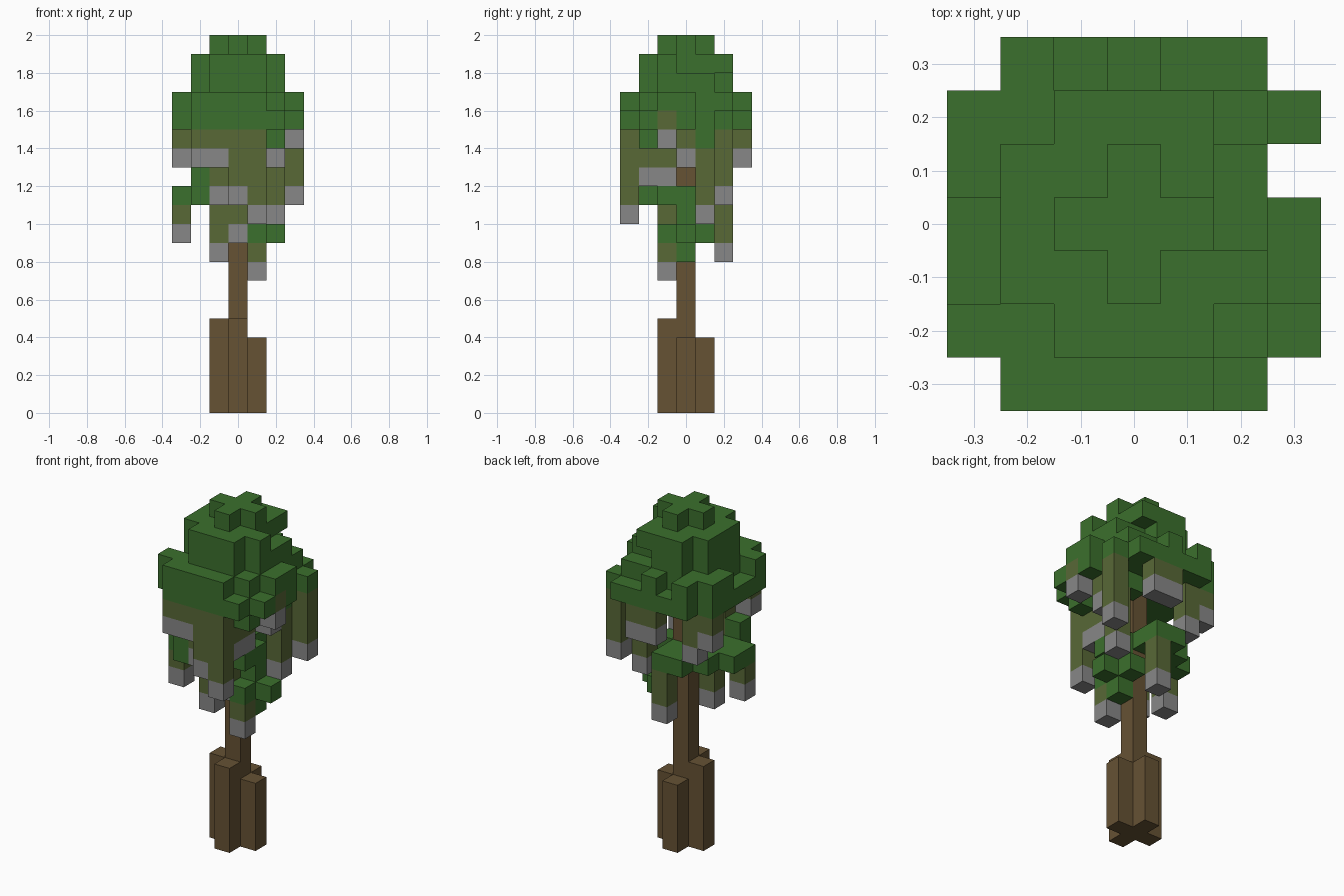
import bpy, bmesh
from mathutils import Vector

cube = bpy.data.objects.get("Cube")
if cube:
    bpy.data.objects.remove(cube, do_unlink=True)

CELL = 0.1


def material(name, r, g, b):
    m = bpy.data.materials.new(name)
    m.use_nodes = True
    m.diffuse_color = (r, g, b, 1)
    node = next(n for n in m.node_tree.nodes if n.type == 'BSDF_PRINCIPLED')
    node.inputs["Base Color"].default_value = (r, g, b, 1)
    node.inputs["Roughness"].default_value = 0.9
    return m


GREEN = material("leaf green", 0.044, 0.162, 0.026)
OLIVE = material("moss olive", 0.098, 0.138, 0.037)
GREY = material("tip grey", 0.242, 0.242, 0.242)
BROWN = material("bark brown", 0.133, 0.084, 0.034)

solid = {}   # cell -> (part name, material)


def put(part, mat, x, y, z):
    solid.setdefault((x, y, z), (part, mat))


def column(part, mat, x, y, low, high):
    for z in range(low, high):
        put(part, mat, x, y, z)


def layer(part, z, rows):
    """Rows run from back to front, each from -x to +x, centred on the trunk."""
    half = len(rows) // 2
    for j, row in enumerate(rows.copy()):
        for i, mark in enumerate(row):
            if mark == "#":
                put(part, GREEN, i - len(row) // 2, half - j, z)


# Trunk and four buttress roots
column("trunk", BROWN, 0, 0, 0, 15)
for x, y, top in ((-1, 0, 5), (0, -1, 5), (1, 0, 4), (0, 1, 4)):
    column("roots", BROWN, x, y, 0, top)

# Hanging moss: x, y, layer of the grey tip, total length
VINES = (
    (-2, -3, 13, 2), (-1, -3, 13, 2), (0, -3, 11, 4), (1, -3, 10, 5),
    (-1, -2, 11, 4), (1, -2, 12, 2), (1, -1, 12, 2), (3, -1, 14, 2),
    (2, 0, 13, 2), (2, 1, 10, 4), (3, 2, 11, 4), (0, 3, 13, 2),
    (1, 3, 13, 2), (-2, 2, 12, 3), (-3, 2, 13, 2), (-3, -1, 9, 2),
    (-1, -1, 8, 3), (0, -1, 9, 2), (0, 2, 8, 3), (1, -1, 7, 2),
)
for x, y, tip, length in VINES:
    put("vine_tips", GREY, x, y, tip)
    column("hanging_moss", OLIVE, x, y, tip + 1, tip + length)

# Main crown, from the top down
layer("crown", 19, [".#.",
                    "###",
                    ".#."])
layer("crown", 18, [".###.",
                    "####.",
                    "####.",
                    "#####",
                    ".###."])
layer("crown", 17, [".##..",
                    "#####",
                    "#####",
                    "#####",
                    ".###."])
layer("crown", 16, [".#.#...",
                    "######.",
                    "######.",
                    ".######",
                    ".######",
                    "######.",
                    ".####.."])
layer("crown", 15, [".#####.",
                    "#######",
                    "######.",
                    "#######",
                    "#######",
                    "#######",
                    ".#####."])
layer("crown", 14, [".....",
                    "...##",
                    ".....",
                    "...#.",
                    "...##"])

# Lower bough wrapped round the trunk
layer("lower_bough", 12, [".....",
                          ".....",
                          ".....",
                          ".....",
                          "#...."])
layer("lower_bough", 11, ["..##...",
                          ".###...",
                          "###.#..",
                          "#####..",
                          ".#.#..."])
layer("lower_bough", 9, [".....",
                         "...#.",
                         "...##",
                         "...#.",
                         "....."])
column("lower_bough", GREEN, 1, 0, 8, 12)


# One mesh per part, keeping only the faces that touch open air
def build(part):
    bm = bmesh.new()
    mat = None
    for cell, (name, m) in solid.items():
        if name != part:
            continue
        mat = m
        centre = Vector(cell) + Vector((0, 0, 0.5))
        for axis in range(3):
            for sign in (-1, 1):
                n = Vector((0, 0, 0))
                n[axis] = sign
                if tuple(int(c + d) for c, d in zip(cell, n)) in solid:
                    continue
                u = Vector((0, 0, 0))
                u[(axis + 1) % 3] = 1
                v = n.cross(u)
                corners = (-u - v, u - v, u + v, v - u)
                bm.faces.new([bm.verts.new((centre + (n + c) / 2) * CELL)
                              for c in corners])
    bmesh.ops.remove_doubles(bm, verts=bm.verts[:], dist=CELL / 100)
    mesh = bpy.data.meshes.new(part)
    bm.to_mesh(mesh)
    bm.free()
    mesh.materials.append(mat)
    bpy.context.scene.collection.objects.link(bpy.data.objects.new(part, mesh))


for part in ("trunk", "roots", "hanging_moss", "vine_tips", "crown", "lower_bough"):
    build(part)
